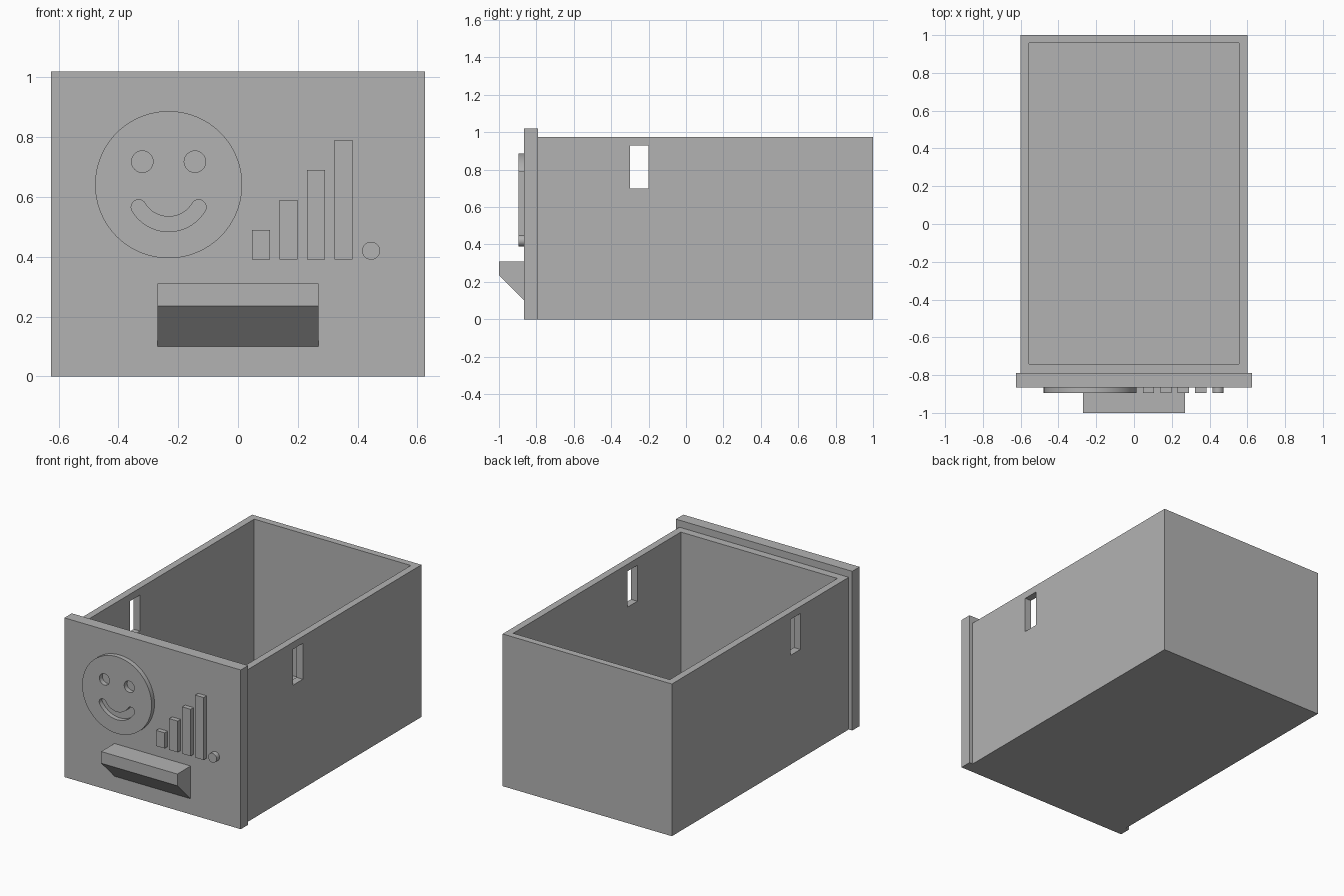
import bpy
import bmesh
from math import sin, cos, pi, radians
from mathutils import Matrix, Vector

cube = bpy.data.objects.get("Cube")
if cube:
    bpy.data.objects.remove(cube, do_unlink=True)

GREY = (0.45, 0.45, 0.45, 1)
grey = bpy.data.materials.new("plain grey")
grey.use_nodes = True
grey.diffuse_color = GREY
grey.node_tree.nodes["Principled BSDF"].inputs["Base Color"].default_value = GREY

PANEL_FRONT = -0.865
RELIEF_FRONT = -0.895


def add_object(name, bm):
    bmesh.ops.recalc_face_normals(bm, faces=bm.faces)
    mesh = bpy.data.meshes.new(name)
    bm.to_mesh(mesh)
    bm.free()
    mesh.materials.append(grey)
    obj = bpy.data.objects.new(name, mesh)
    bpy.context.collection.objects.link(obj)
    return obj


def box(name, x, y, z):
    """Box spanning the given (low, high) pairs."""
    low, high = Vector((x[0], y[0], z[0])), Vector((x[1], y[1], z[1]))
    bm = bmesh.new()
    bmesh.ops.create_cube(bm, size=1, matrix=Matrix.Translation((low + high) / 2)
                          @ Matrix.Diagonal((*(high - low), 1)))
    return add_object(name, bm)


def prism(name, points, offset):
    """Polygon pushed along the offset vector."""
    bm = bmesh.new()
    face = bm.faces.new([bm.verts.new(p) for p in points])
    result = bmesh.ops.extrude_face_region(bm, geom=[face], use_keep_orig=True)
    moved = [v for v in result["geom"] if isinstance(v, bmesh.types.BMVert)]
    bmesh.ops.translate(bm, verts=moved, vec=offset)
    return add_object(name, bm)


def arc(cx, cz, r, start, end, steps):
    angles = [radians(start + (end - start) * i / steps) for i in range(steps + 1)]
    return [(cx + r * cos(a), cz + r * sin(a)) for a in angles]


def relief(name, outline, back=PANEL_FRONT, front=RELIEF_FRONT):
    """Outline in x and z raised out of the front panel."""
    return prism(name, [(x, back, z) for x, z in outline], (0, front - back, 0))


def circle(cx, cz, r, steps):
    return arc(cx, cz, r, 0, 360, steps)[:-1]


def smooth(obj):
    bpy.ops.object.select_all(action='DESELECT')
    obj.select_set(True)
    bpy.context.view_layer.objects.active = obj
    bpy.ops.object.shade_smooth_by_angle(angle=radians(30))


def cut(obj, cutters):
    """Subtract the cutters, apply, and remove them."""
    bpy.context.view_layer.objects.active = obj
    for cutter in cutters:
        cutter.hide_render = True
        mod = obj.modifiers.new("cut", 'BOOLEAN')
        mod.operation = 'DIFFERENCE'
        mod.solver = 'EXACT'
        mod.object = cutter
        bpy.ops.object.modifier_apply(modifier=mod.name)
        bpy.data.objects.remove(cutter, do_unlink=True)


# Open box with a slot through each side wall
drawer_body = box("drawer_body", (-0.6, 0.6), (-0.79, 1), (0, 0.975))
cut(drawer_body, [
    box("cavity_cutter", (-0.555, 0.555), (-0.74, 0.957), (0.045, 1.2)),
    box("slot_cutter", (-0.8, 0.8), (-0.3, -0.2), (0.7, 0.93)),
])

# Front panel
box("front_panel", (-0.625, 0.625), (PANEL_FRONT, -0.79), (0, 1.02))

# Pull handle with a sloping underside
handle = [(PANEL_FRONT, 0.31), (-1, 0.31), (-1, 0.235), (PANEL_FRONT, 0.1)]
prism("pull_handle", [(-0.27, y, z) for y, z in handle], (0.54, 0, 0))

# Smiling face disc with eye and mouth openings
FACE_X, FACE_Z = -0.232, 0.641
face = relief("face_disc", circle(FACE_X, FACE_Z, 0.246, 96))
MOUTH_Z, MOUTH_R, HALF, SPREAD = 0.626, 0.117, 0.025, 59
start, end = 270 - SPREAD, 270 + SPREAD


def mouth_cap(angle, first):
    a = radians(angle)
    return arc(FACE_X + MOUTH_R * cos(a), MOUTH_Z + MOUTH_R * sin(a),
               HALF, first, first + 180, 12)


mouth = (arc(FACE_X, MOUTH_Z, MOUTH_R + HALF, start, end, 32)[:-1]
         + mouth_cap(end, end)
         + arc(FACE_X, MOUTH_Z, MOUTH_R - HALF, end, start, 32)[1:-1]
         + mouth_cap(start, start + 180)[:-1])
cutters = [relief("eye_cutter", circle(FACE_X + dx, 0.718, 0.036, 32), -0.84, -0.95)
           for dx in (-0.088, 0.088)]
cutters.append(relief("mouth_cutter", mouth, -0.84, -0.95))
cut(face, cutters)
smooth(face)

# Rising bars and the dot beside them
for i in range(4):
    left = 0.047 + 0.092 * i
    box(f"bar_{i + 1}", (left, left + 0.06), (RELIEF_FRONT, PANEL_FRONT),
        (0.39, 0.49 + 0.1 * i))
smooth(relief("dot", circle(0.445, 0.42, 0.03, 32)))
